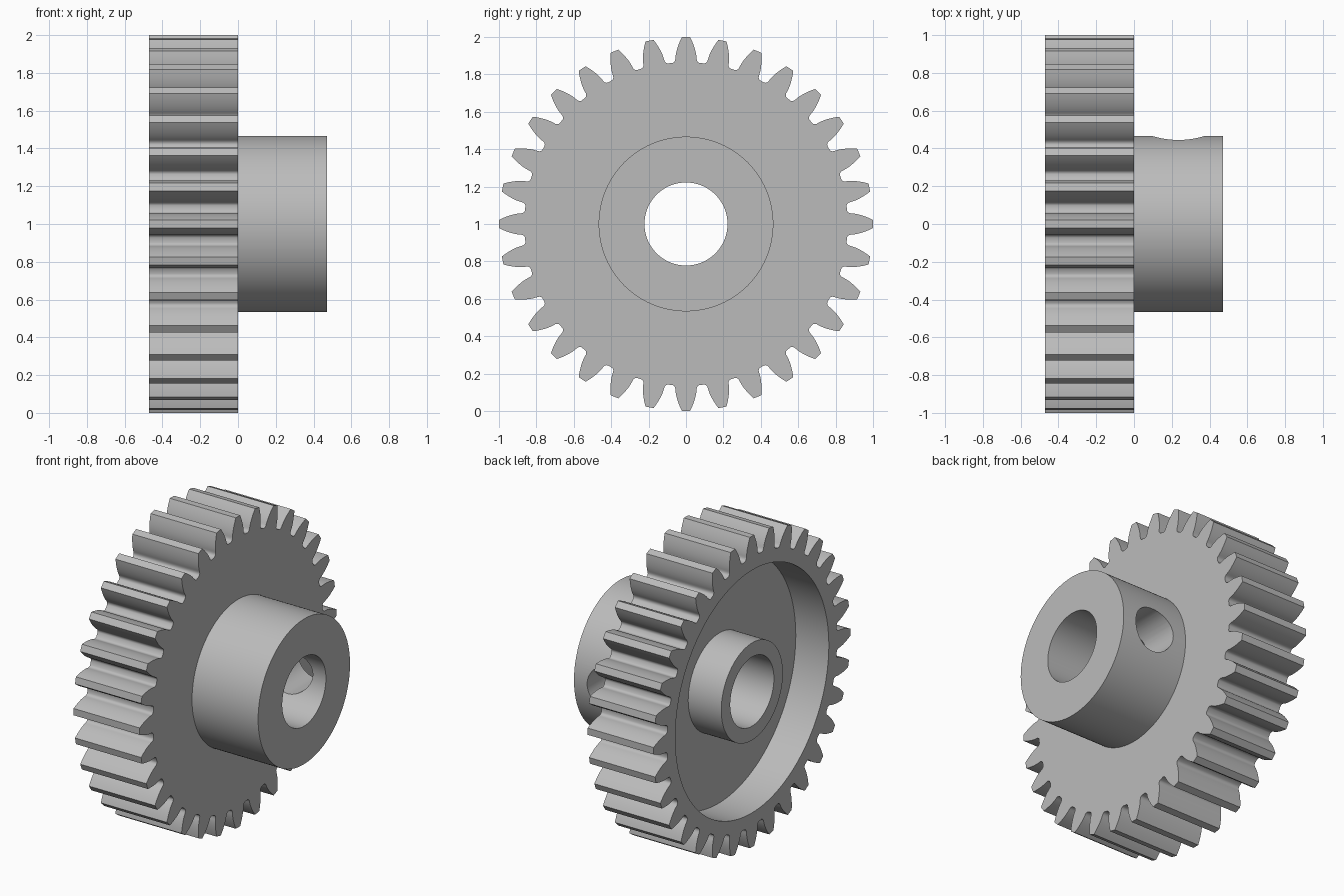
import bpy, bmesh, math
from mathutils import Matrix

cube = bpy.data.objects.get("Cube")
if cube:
    bpy.data.objects.remove(cube, do_unlink=True)

TEETH = 32
HALF = 0.47          # half of the overall width along x
WEB = -0.235         # floor of the recess in the back of the wheel
BORE = 0.222
SEGMENTS = 128

steel = bpy.data.materials.new("light_grey_metal")
steel.use_nodes = True
grey = (0.5, 0.5, 0.5, 1)
steel.diffuse_color = grey
steel.node_tree.nodes["Principled BSDF"].inputs["Base Color"].default_value = grey


def make_object(name, bm):
    bmesh.ops.recalc_face_normals(bm, faces=bm.faces)
    mesh = bpy.data.meshes.new(name)
    bm.to_mesh(mesh)
    bm.free()
    mesh.materials.append(steel)
    obj = bpy.data.objects.new(name, mesh)
    bpy.context.collection.objects.link(obj)
    obj.location.z = 1
    return obj


def extrude_outline(name, outline, x0, x1):
    """Solid prism along x from a (y, z) outline."""
    bm = bmesh.new()
    face = bm.faces.new([bm.verts.new((x0, y, z)) for y, z in outline])
    moved = bmesh.ops.extrude_face_region(bm, geom=[face], use_keep_orig=True)["geom"]
    verts = [v for v in moved if isinstance(v, bmesh.types.BMVert)]
    bmesh.ops.translate(bm, verts=verts, vec=(x1 - x0, 0, 0))
    return make_object(name, bm)


def circle(radius):
    step = math.tau / SEGMENTS
    return [(radius * math.sin(i * step), radius * math.cos(i * step)) for i in range(SEGMENTS)]


def combine(target, tool, operation):
    mod = target.modifiers.new(operation.lower(), "BOOLEAN")
    mod.operation = operation
    mod.solver = "EXACT"
    mod.object = tool
    bpy.context.view_layer.objects.active = target
    bpy.ops.object.modifier_apply(modifier=mod.name)
    bpy.data.objects.remove(tool, do_unlink=True)


# Involute tooth flank with a rounded root: (radius, half angle)
pitch_radius = TEETH / (TEETH + 2)
base_radius = pitch_radius * math.cos(math.radians(20))


def involute(radius):
    a = math.acos(min(1, base_radius / radius))
    return math.tan(a) - a


flank = [(0.864, 0.083), (0.867, 0.075), (0.873, 0.0685), (0.882, 0.0645)]
for i in range(8):
    r = 0.892 + 0.108 * i / 7
    flank.append((r, math.pi / (2 * TEETH) + involute(pitch_radius) - involute(r)))

outline = []
for tooth in range(TEETH):
    centre = tooth * math.tau / TEETH
    side = [(r, centre - a) for r, a in flank] + [(r, centre + a) for r, a in reversed(flank)]
    outline += [(r * math.sin(a), r * math.cos(a)) for r, a in side]

# Toothed wheel joined to its hub
gear = extrude_outline("spur_gear", outline, -HALF, 0)
combine(gear, extrude_outline("hub", circle(0.467), -0.1, HALF), "UNION")

# Ring-shaped recess that leaves a short boss around the bore
recess = extrude_outline("recess_cutter", circle(0.78), -0.6, WEB)
combine(recess, extrude_outline("boss_core", circle(0.313), -0.7, 0), "DIFFERENCE")
combine(gear, recess, "DIFFERENCE")

# Shaft bore
combine(gear, extrude_outline("bore_cutter", circle(BORE), -0.6, 0.6), "DIFFERENCE")

# Set screw hole through the back of the hub into the bore
bm = bmesh.new()
bmesh.ops.create_cone(bm, cap_ends=True, segments=64, radius1=0.142, radius2=0.142, depth=0.6,
                      matrix=Matrix.Translation((0.235, 0.3, 0)) @ Matrix.Rotation(math.pi / 2, 4, "X"))
combine(gear, make_object("screw_hole_cutter", bm), "DIFFERENCE")

# Smooth curved walls, crisp edges
bpy.ops.object.select_all(action="DESELECT")
gear.select_set(True)
bpy.context.view_layer.objects.active = gear
bpy.ops.object.shade_smooth_by_angle(angle=math.radians(30))
